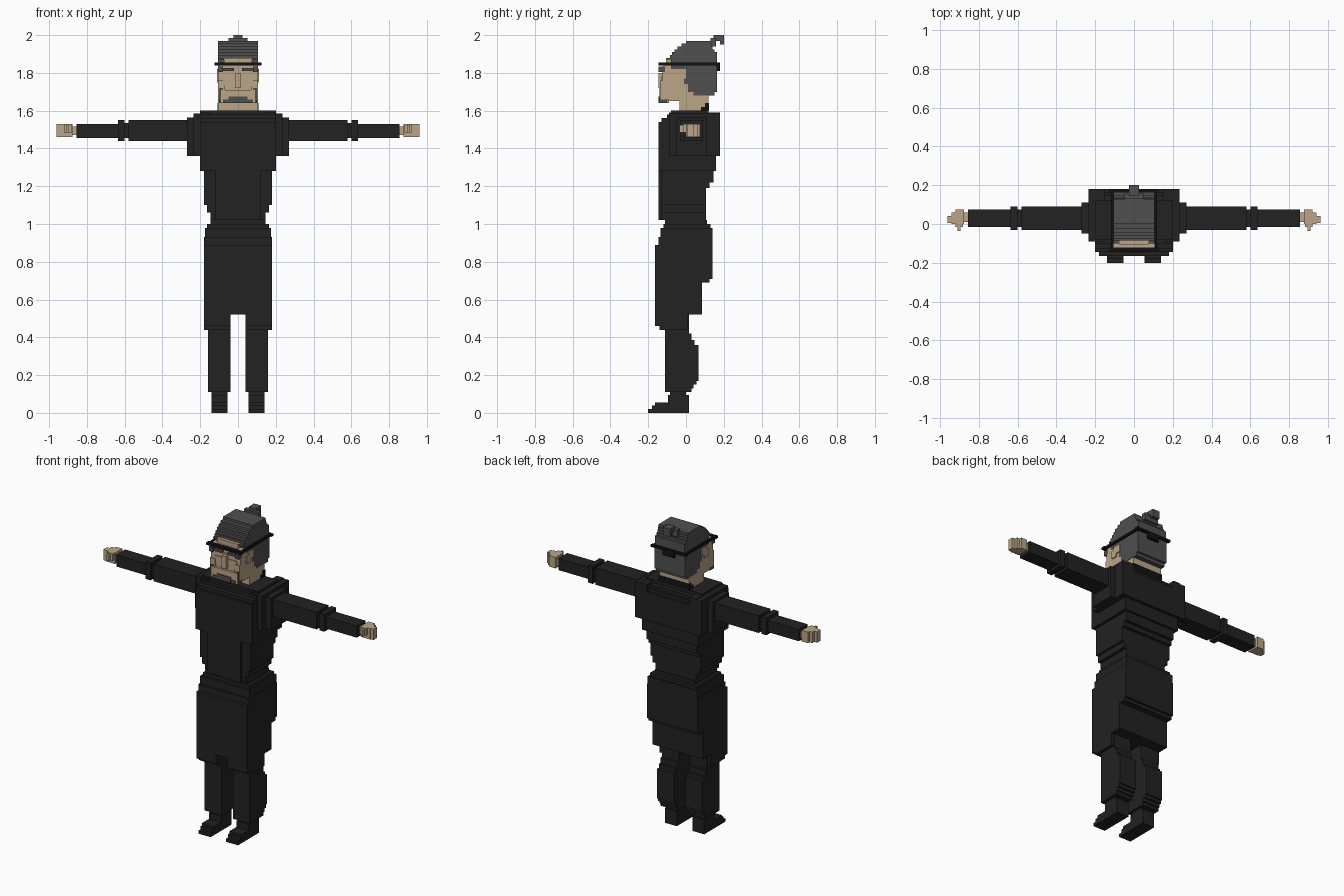
import bpy
import bmesh

CM = 0.01  # all measurements below are in hundredths of a unit

old = bpy.data.objects.get("Cube")
if old:
    bpy.data.objects.remove(old, do_unlink=True)


def make_material(name, colour):
    mat = bpy.data.materials.new(name)
    mat.use_nodes = True
    mat.diffuse_color = (*colour, 1)
    mat.node_tree.nodes["Principled BSDF"].inputs["Base Color"].default_value = (*colour, 1)
    return mat


cloth = make_material("black cloth", (.016, .016, .016))
grey = make_material("grey wool", (.08, .08, .08))
skin = make_material("skin", (.5, .38, .245))
band = make_material("band black", (.006, .006, .006))


def add_box(bm, low, high):
    """Add one axis-aligned block between two corners."""
    verts = bmesh.ops.create_cube(bm, size=1)["verts"]
    for v in verts:
        for i in range(3):
            v.co[i] = CM * (high[i] if v.co[i] > 0 else low[i])


def finish(name, mat, bm, mirrored):
    mesh = bpy.data.meshes.new(name)
    bm.to_mesh(mesh)
    bm.free()
    mesh.materials.append(mat)
    obj = bpy.data.objects.new(name, mesh)
    bpy.context.collection.objects.link(obj)
    if mirrored:
        obj.modifiers.new("Mirror", "MIRROR").use_axis = (True, False, False)
    return obj


def blocks(name, mat, boxes, mirrored=False):
    """Loose blocks, each given as x, x, y, y, z, z."""
    bm = bmesh.new()
    for x0, x1, y0, y1, z0, z1 in boxes:
        add_box(bm, (x0, y0, z0), (x1, y1, z1))
    finish(name, mat, bm, mirrored)


def tower(name, mat, bottom, layers):
    """Centred stepped body: layers of top, half width, front, back."""
    bm = bmesh.new()
    for top, half, front, back in layers:
        add_box(bm, (-half, front, bottom), (half, back, top))
        bottom = top
    finish(name, mat, bm, False)


def leg_tower(name, mat, inner, outer, bottom, layers):
    """Mirrored stepped limb: layers of top, front, back."""
    bm = bmesh.new()
    for top, front, back in layers:
        add_box(bm, (inner, front, bottom), (outer, back, top))
        bottom = top
    finish(name, mat, bm, True)


def arm_run(name, mat, start, layers):
    """Mirrored stepped limb along x: end, front, back, bottom, top."""
    bm = bmesh.new()
    for end, front, back, low, high in layers:
        add_box(bm, (start, front, low), (end, back, high))
        start = end
    finish(name, mat, bm, True)


# Shoes and legs
leg_tower("shoe", cloth, 5.5, 14, 0, [
    (2, -20, 1.5), (4, -18, 1.5), (5.5, -16.5, 1.5), (9.5, -9.5, 1.5), (11.5, -8.5, 0)])
leg_tower("lower_leg", cloth, 4, 16, 11, [
    (13, -11, 3), (15, -11, 4), (17, -11, 5.5), (36, -11, 6.5),
    (38.5, -11, 4.5), (42, -11, 3), (53, -11, 1.5)])
leg_tower("thigh", cloth, 4, 18, 44, [(46, -14, 1), (53, -16.5, 1)])

# Long coat skirt and torso
tower("coat_skirt", cloth, 52, [
    (69, 18, -16.5, 8.5), (71, 18, -16.5, 12.5), (89, 18, -16.5, 14),
    (93, 18, -14.5, 14), (98, 17.5, -13.5, 14), (100, 16.5, -12, 13)])
tower("torso", cloth, 100, [
    (102, 14.5, -11, 11), (106, 14.5, -13, 10.5), (110, 16.5, -13, 10.5),
    (119, 18, -13, 10.5), (122, 18, -13, 12.5), (128, 18, -13, 14.5),
    (136, 20, -14.5, 16), (154, 20, -14.5, 18), (156, 20, -13, 16.5),
    (158, 20, -10, 15), (160, 20, -8, 12)])
blocks("chest_panel", cloth, [(-12, 12, -14.5, -12, 102, 128)])
blocks("collar", band, [(-10.8, 10.8, 8, 12.3, 160, 162), (-10.8, 10.8, 10, 12.3, 162, 164)])

# Arms and hands
arm_run("shoulder", cloth, 15, [
    (20, -9, 18, 136, 159), (23.5, -9, 18, 136, 158.5), (27, -5, 11, 136, 156.5)])
arm_run("upper_arm", cloth, 26, [(58, -3, 9, 144, 155)])
arm_run("elbow_ring", cloth, 58, [
    (60, -1.5, 7.5, 145.5, 153.5), (63.5, -3, 9, 144, 155)])
arm_run("forearm", cloth, 63, [(85.5, -1.5, 7.5, 145.5, 153)])
arm_run("hand", skin, 85, [
    (87.5, 1, 6, 147, 151.5), (92, 0, 7.5, 146, 153), (94, 0, 6, 146, 153),
    (96, .5, 4, 146, 153)])
blocks("thumb", skin, [
    (88, 92, -1.5, 0, 148.5, 153), (89.5, 91, -3.5, -1.5, 148.5, 152.5)], True)

# Head
tower("head", skin, 160, [
    (165, 10.5, -3.5, 12), (170, 10.5, -9.5, 12), (181, 10.5, -12.5, 12),
    (185, 10.5, -12, 12), (188, 7.5, -10.5, 0)])
blocks("nose", skin, [(-1.5, 1.5, -14.5, -12, 172, 180)])
blocks("cheek", skin, [(7, 10.5, -13.5, -9, 166, 176), (2, 8, -13, -12, 173, 178)], True)
blocks("chin", skin, [(-9, 9, -14, -9, 164, 171)])
blocks("ear", skin, [
    (10, 11.2, -7, -3, 175, 180), (10, 11.2, -5, 0, 177, 182)], True)

# Beard, brows and side hair
blocks("beard", grey, [(-5, 5, -14.6, -13.5, 164, 167.5)])
blocks("beard_side", grey, [
    (5, 8, -14.5, -13.5, 164, 166), (8, 10, -13.9, -10, 164, 172)], True)
blocks("eyebrow", grey, [
    (2, 8, -13.5, -12, 181, 182.5), (8, 10.6, -14.5, -11, 180.5, 183.5)], True)
tower("hair", grey, 168, [
    (170, 10.7, 4, 15), (174, 10.7, 1, 16.5), (180, 10.7, -1, 16.5),
    (182, 10.7, 0, 16.5), (184, 10.7, -8, 16.5)])

# Knitted cap with its knob
tower("cap", grey, 184, [
    (187, 10.6, -8, 16.5), (188, 10.6, -10, 16.5), (189.5, 10.6, -8.5, 16.5),
    (191, 10.6, -7.5, 16.5), (192.5, 10.6, -6, 15), (194, 10.6, -4.5, 14),
    (195.5, 10.6, -2.5, 13.5), (197, 10.6, 0, 13)])
blocks("cap_knob", grey, [
    (-5, 5, 13, 16, 194, 198.5), (-2.5, 2.5, 14.5, 20, 197, 200),
    (-2.5, 2.5, 18, 20, 195, 197)])

# Cord tied round the head, with a knot at the back
blocks("head_cord", band, [
    (-12.5, 12.5, -14.5, -12, 184, 185.5), (-12.5, 12.5, 16, 18, 184, 185.5),
    (-4, 4, 16, 18, 181, 184)])
blocks("head_cord_side", band, [(10.5, 11.8, -14, 18, 184, 185.5)], True)
